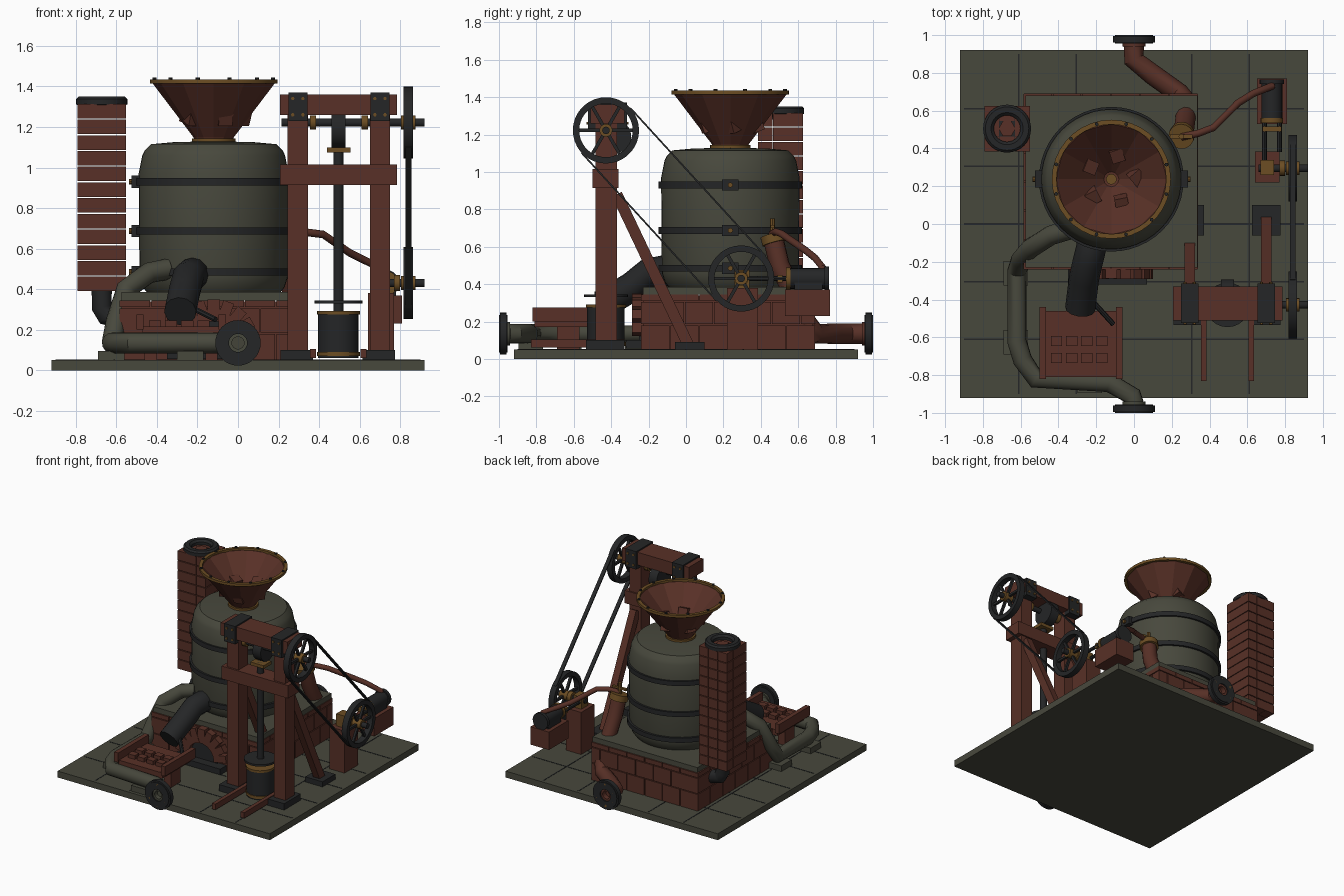
import bpy, bmesh, math, random
from mathutils import Vector, Matrix

random.seed(4)
if "Cube" in bpy.data.objects:
    bpy.data.objects.remove(bpy.data.objects["Cube"])


def material(name, rgb):
    m = bpy.data.materials.new(name)
    m.use_nodes = True
    m.diffuse_color = (*rgb, 1)
    m.node_tree.nodes["Principled BSDF"].inputs["Base Color"].default_value = (*rgb, 1)
    return m


STONE = material("grey_green", (.064, .065, .046))
RED = material("brick_red", (.098, .030, .020))
IRON = material("dark_iron", (.018, .019, .020))
BRASS = material("brass", (.15, .075, .017))
made = []


def finish(name, mat, mesh, smooth=True):
    mesh.materials.append(mat)
    ob = bpy.data.objects.new(name, mesh)
    bpy.context.scene.collection.objects.link(ob)
    if smooth:
        made.append(ob)
    return ob


class Part:
    """Collects boxes, rods and turned shapes into one object."""
    def __init__(self, name, mat, smooth=True):
        self.name, self.mat, self.smooth, self.bm = name, mat, smooth, bmesh.new()

    def box(self, x, y, z):
        m = Matrix.Translation([(a + b) / 2 for a, b in (x, y, z)])
        m = m @ Matrix.Diagonal([b - a for a, b in (x, y, z)] + [1])
        bmesh.ops.create_cube(self.bm, size=1, matrix=m)
        return self

    def beam(self, a, b, w, d):
        a, b = Vector(a), Vector(b)
        rot = (b - a).to_track_quat('Z', 'Y').to_matrix().to_4x4()
        m = Matrix.Translation((a + b) / 2) @ rot @ Matrix.Diagonal((w, d, (b - a).length, 1))
        bmesh.ops.create_cube(self.bm, size=1, matrix=m)
        return self

    def turn(self, prof, at, axis=(0, 0, 1), n=32, closed=False):
        m = Matrix.Translation(at) @ Vector(axis).to_track_quat('Z', 'Y').to_matrix().to_4x4()
        rings = [[self.bm.verts.new(m @ Vector((r * math.cos(k * math.tau / n), r * math.sin(k * math.tau / n), h)))
                  for k in range(n)] for r, h in prof]
        pairs = list(zip(rings, rings[1:])) + ([(rings[-1], rings[0])] if closed else [])
        for p, q in pairs:
            for k in range(n):
                self.bm.faces.new((p[k - 1], p[k], q[k], q[k - 1]))
        return self

    def rod(self, a, b, r, n=16):
        v = Vector(b) - Vector(a)
        return self.turn([(0, 0), (r, 0), (r, v.length), (0, v.length)], a, v, n)

    def ring(self, at, axis, inner, outer, h, n=32):
        return self.turn([(inner, 0), (outer, 0), (outer, h), (inner, h)], at, axis, n, True)

    def done(self):
        bmesh.ops.remove_doubles(self.bm, verts=self.bm.verts, dist=1e-5)
        bmesh.ops.recalc_face_normals(self.bm, faces=self.bm.faces)
        me = bpy.data.meshes.new(self.name)
        self.bm.to_mesh(me)
        self.bm.free()
        return finish(self.name, self.mat, me, self.smooth)


def pipe(name, mat, pts, r):
    cu = bpy.data.curves.new(name, 'CURVE')
    cu.dimensions, cu.bevel_depth, cu.bevel_resolution, cu.use_fill_caps = '3D', r, 4, True
    sp = cu.splines.new('POLY')
    sp.points.add(len(pts) - 1)
    for p, c in zip(sp.points, pts):
        p.co = (*c, 1)
    tmp = bpy.data.objects.new(name, cu)
    bpy.context.scene.collection.objects.link(tmp)
    me = bpy.data.meshes.new_from_object(tmp.evaluated_get(bpy.context.evaluated_depsgraph_get()))
    bpy.data.objects.remove(tmp)
    me.materials.clear()
    finish(name, mat, me)


def polar(n, r, start=0):
    return [(r * math.cos(start + k * math.tau / n), r * math.sin(start + k * math.tau / n)) for k in range(n)]


# Paved ground slab with joint lines
E = .92
Part("paving", STONE).box((-E, E), (-E, E), (0, .05)).done()
joints = Part("paving_joints", IRON)
for c in (-.61, -.305, 0, .305, .61):
    joints.box((-.9, .9), (c - .004, c + .004), (.048, .052))
    if c:
        joints.box((c - .004, c + .004), (-.9, .9), (.048, .052))
joints.done()

# Brick hearth: staggered courses around a core, with a stone top
bricks = Part("hearth_bricks", RED)
X0, X1, Y0, Y1 = -.585, .34, -.24, .69
bricks.box((X0 + .01, X1 - .01), (Y0 + .01, Y1 - .01), (.05, .34))
for row, (z0, z1) in enumerate(((.05, .18), (.186, .305), (.311, .345))):
    for a0, a1, along_x in ((X0, X1, True), (Y0, Y1, False)):
        cuts = [a0] + [a0 + (a1 - a0) * (k + .5 * (row % 2)) / 6 for k in range(1, 6)] + [a1]
        for p, q in zip(cuts, cuts[1:]):
            s = (p + .003, q - .003)
            for lo, hi in (((Y0, Y0 + .05), (Y1 - .05, Y1)) if along_x else ((X0, X0 + .05), (X1 - .05, X1))):
                edge = (lo, hi)
                for e in edge if isinstance(lo, tuple) else (edge,):
                    bricks.box(*((s, e) if along_x else (e, s)), (z0, z1))
bricks.done()
Part("hearth_top", STONE).box((-.575, .335), (-.23, .68), (.345, .385)).done()
arch = Part("fire_arch", RED)
for k in range(9):
    a = math.pi * (k + .5) / 9
    d = Vector((math.cos(a), 0, math.sin(a)))
    c = Vector((-.12, -.26, .13))
    arch.beam(c + d * .11, c + d * .22, .06, .055)
arch.done()
Part("fire_door", IRON).box((-.24, 0), (-.252, -.23), (.06, .24)).box((-.35, .07), (-.32, -.24), (.055, .1)).done()

# Boiling vessel with iron hoops
CX, CY = -.12, .237
C = (CX, CY, 0)
Part("vessel", STONE).turn([(0, .385), (.33, .385), (.35, .41), (.366, .46), (.37, .97), (.352, 1.06), (.34, 1.085),
                           (.31, 1.115), (.2, 1.125), (0, 1.13)], C, n=48).done()
hoops, bolts = Part("vessel_hoops", IRON), Part("hoop_bolts", BRASS)
for z in (.485, .687, .93):
    hoops.ring((CX, CY, z - .018), (0, 0, 1), .35, .383, .036, 48)
    for s in (-1, 1):
        hoops.box(sorted((CX + s * .36, CX + s * .405)), (CY - .045, CY + .045), (z - .03, z + .03))
        bolts.rod((CX + s * .4, CY, z), (CX + s * .418, CY, z), .014, 8)
hoops.done()
bolts.done()

# Feed hopper
Part("hopper", RED, False).turn([(.09, 1.13), (.1, 1.15), (.305, 1.42), (.295, 1.42), (.04, 1.16), (0, 1.155)], C, n=12).done()
trim = Part("hopper_trim", BRASS)
trim.ring((CX, CY, 1.415), (0, 0, 1), .29, .315, .02, 36).ring((CX, CY, 1.118), (0, 0, 1), .05, .108, .025)
trim.rod((CX, CY, 1.15), (CX, CY, 1.17), .028).done()
studs = Part("hopper_studs", IRON)
for x, y in polar(12, .302, .26):
    studs.rod((CX + x, CY + y, 1.43), (CX + x, CY + y, 1.443), .01, 8)
studs.done()
ore = Part("ore_lumps", RED, False)
for x, y in polar(5, .135, .1):
    m = Matrix.Translation((CX + x, CY + y, 1.25)) @ Matrix.Rotation(random.random() * 3, 4, 'Z')
    bmesh.ops.create_cube(ore.bm, size=.07, matrix=m @ Matrix.Rotation(.35, 4, 'X'))
ore.done()

# Brick chimney with cap and smoke elbow
chimney = Part("chimney_bricks", RED)
HX, HY, STEP = -.672, .505, .0775
for row in range(12):
    z = .39 + row * STEP
    for i in (-1, 0, 1):
        for j in (-1, 0, 1):
            if i or j:
                x, y = HX + i * .081, HY + j * .081
                chimney.box((x - .0395, x + .0395), (y - .0395, y + .0395), (z, z + STEP - .006))
chimney.done()
Part("chimney_cap", IRON).turn([(.07, 1.29), (.105, 1.3), (.127, 1.312), (.127, 1.338), (.115, 1.35), (.085, 1.35),
                               (.07, 1.335)], (HX, HY, 0), closed=True).rod((HX, HY, 1.28), (HX, HY, 1.31), .08).done()
Part("chimney_flue", RED, False).rod((HX, HY, 1.3), (HX, HY, 1.32), .045, 6).done()
pipe("smoke_elbow", IRON, [(-.56, HY, .25), (-.65, HY, .27), (HX, HY, .31), (HX, HY, .42)], .05)

# Pouring chute and casting tray
pipe("pouring_chute", IRON, [(-.22, 0, .45), (-.225, -.12, .475), (-.245, -.2, .46), (-.265, -.29, .385), (-.285, -.45, .29)], .08)
tray = Part("casting_tray", RED).box((-.47, -.09), (-.81, -.46), (.17, .215))
for x in (-.5, -.095):
    tray.box((x, x + .035), (-.82, -.44), (.2, .275))
for x in (-.46, -.16):
    tray.box((x, x + .06), (-.69, -.57), (.05, .2))
for i in range(4):
    for j in range(2):
        x, y = -.41 + i * .08, -.71 + j * .09
        tray.box((x - .03, x + .03), (y - .026, y + .026), (.2, .245))
tray.done()
Part("stirring_rod", IRON).rod((-.21, -.42, .3), (-.11, -.53, .25), .014, 8).done()

# Water pipes with bolted flanges
pipe("inlet_pipe", STONE, [(-.34, -.03, .5), (-.44, -.06, .48), (-.55, -.13, .4), (-.6, -.19, .24), (-.62, -.25, .135),
                           (-.62, -.62, .135), (-.59, -.72, .135), (-.52, -.82, .135), (-.13, -.84, .135),
                           (-.01, -.91, .135), (0, -.95, .135)], .052)
pads = Part("pipe_pads", STONE)
for x, y in ((-.625, -.26), (-.625, -.625), (-.235, -.83)):
    pads.box((x - .065, x + .065), (y - .065, y + .065), (.05, .095))
pads.done()
pipe("outlet_pipe", RED, [(0, .95, .135), (0, .87, .135), (.1, .79, .135), (.24, .69, .135), (.28, .64, .2),
                          (.275, .58, .34), (.265, .5, .5), (.25, .465, .65)], .055)
for name, s, mat in (("inlet", -1, STONE), ("outlet", 1, RED)):
    fl, fb = Part(name + "_flange", IRON), Part(name + "_flange_bolts", BRASS)
    fl.ring((0, s * .955, .135), (0, s, 0), .045, .1, .045).ring((0, s * .96, .135), (0, s, 0), .06, .112, .034).done()
    Part(name + "_mouth", mat).ring((0, s * .94, .135), (0, s, 0), .03, .062, .05).done()
    for x, z in polar(6, .082, .5):
        fb.rod((x, s * .99, .135 + z), (x, s * 1.0, .135 + z), .011, 6)
    fb.done()
Part("valve", BRASS).rod((.255, .475, .62), (.25, .463, .665), .068).rod((.25, .463, .65), (.25, .463, .75), .014, 8)\
    .box((.19, .31), (.453, .473), (.7, .715)).done()
pipe("steam_line", RED, [(.25, .46, .67), (.34, .48, .68), (.42, .51, .67), (.55, .64, .58), (.63, .69, .54), (.73, .73, .49), (.73, .74, .44)], .019)

# Timber headframe
frame = Part("headframe", RED)
feet, straps, studs = Part("frame_feet", IRON), Part("frame_straps", IRON), Part("strap_bolts", BRASS)
for x in (.295, .7):
    frame.box((x - .05, x + .05), (-.485, -.37), (.08, 1.34))
    frame.beam((x, -.37, .88), (x, .01, .08), .055, .06)
    feet.box((x - .085, x + .075), (-.535, -.33), (.05, .1)).box((x - .075, x + .075), (-.06, .1), (.05, .09))
    straps.box((x - .047, x + .047), (-.525, -.315), (1.23, 1.37))
    for dx in (-.025, .025):
        for z in (1.26, 1.34):
            studs.rod((x + dx, -.532, z), (x + dx, -.308, z), .009, 6)
for z0, z1, y in ((1.26, 1.36, (-.51, -.33)), (.915, 1.015, (-.5, -.36))):
    frame.box((.207, .785), y, (z0, z1))
for p in (frame, feet, straps, studs):
    p.done()

# Pump under the headframe
PY = -.428
Part("pump", IRON).rod((.495, PY, .06), (.495, PY, .29), .1, 24).rod((.495, PY, .33), (.495, PY, .345), .118, 24)\
    .rod((.495, PY, .28), (.495, PY, 1.1), .025).done()
Part("pump_rings", BRASS).rod((.495, PY, .07), (.495, PY, .09), .106, 24).rod((.495, PY, .275), (.495, PY, .292), .106, 24)\
    .box((.44, .555), (-.475, -.38), (1.075, 1.1)).done()
Part("eccentric", IRON).rod((.46, -.385, 1.19), (.53, -.385, 1.19), .092, 24).done()
Part("pump_skids", RED).box((.355, .385), (-.83, -.33), (.06, .105)).box((.605, .635), (-.83, -.33), (.06, .105)).done()

# Drive wheels, shafts and belt
WX = .84
hubs = Part("wheel_hubs", BRASS)
centres = (Vector((WX, PY, 1.222)), Vector((WX, .295, .43)))
for name, c, x0 in (("upper", centres[0], .215), ("lower", centres[1], .66)):
    w = Part(name + "_wheel", IRON).ring(c - Vector((.023, 0, 0)), (1, 0, 0), .143, .177, .046, 36)
    for y, z in polar(6, .15):
        w.beam(c, c + Vector((0, y, z)), .018, .018)
    w.rod((x0, c.y, c.z), (.92, c.y, c.z), .02).done()
    hubs.rod(c - Vector((.035, 0, 0)), c + Vector((.035, 0, 0)), .035)
for x in (.37, .625):
    hubs.rod((x - .015, PY, 1.222), (x + .015, PY, 1.222), .035)
hubs.rod((.77, .295, .43), (.8, .295, .43), .04).done()
run = (centres[1] - centres[0]).normalized()
side = Vector((0, -run.z, run.y)) * .177
belt = Part("drive_belt", IRON)
for s in (-1, 1):
    belt.beam(centres[0] + side * s, centres[1] + side * s, .03, .009)
belt.done()

# Steam engine
EX = .73
Part("engine_beds", RED).box((.65, .81), (.53, .77), (.23, .37)).box((.64, .77), (.22, .385), (.05, .38)).done()
Part("engine_cylinder", IRON).rod((EX, .555, .43), (EX, .76, .43), .055, 20).rod((EX, .74, .43), (EX, .765, .43), .065, 20)\
    .box((.68, .78), (.58, .73), (.36, .42)).rod((.69, .3, .43), (.69, .56, .43), .013, 8)\
    .rod((.77, .38, .43), (.77, .56, .43), .013, 8).done()
Part("engine_fittings", BRASS).rod((EX, .535, .43), (EX, .56, .43), .06, 20).box((.68, .78), (.49, .515), (.41, .45))\
    .box((.67, .74), (.26, .34), (.38, .475)).done()

# Smooth shading on turned parts
for ob in bpy.context.view_layer.objects:
    ob.select_set(ob in made)
bpy.context.view_layer.objects.active = made[0]
bpy.ops.object.shade_smooth_by_angle(angle=math.radians(32))
